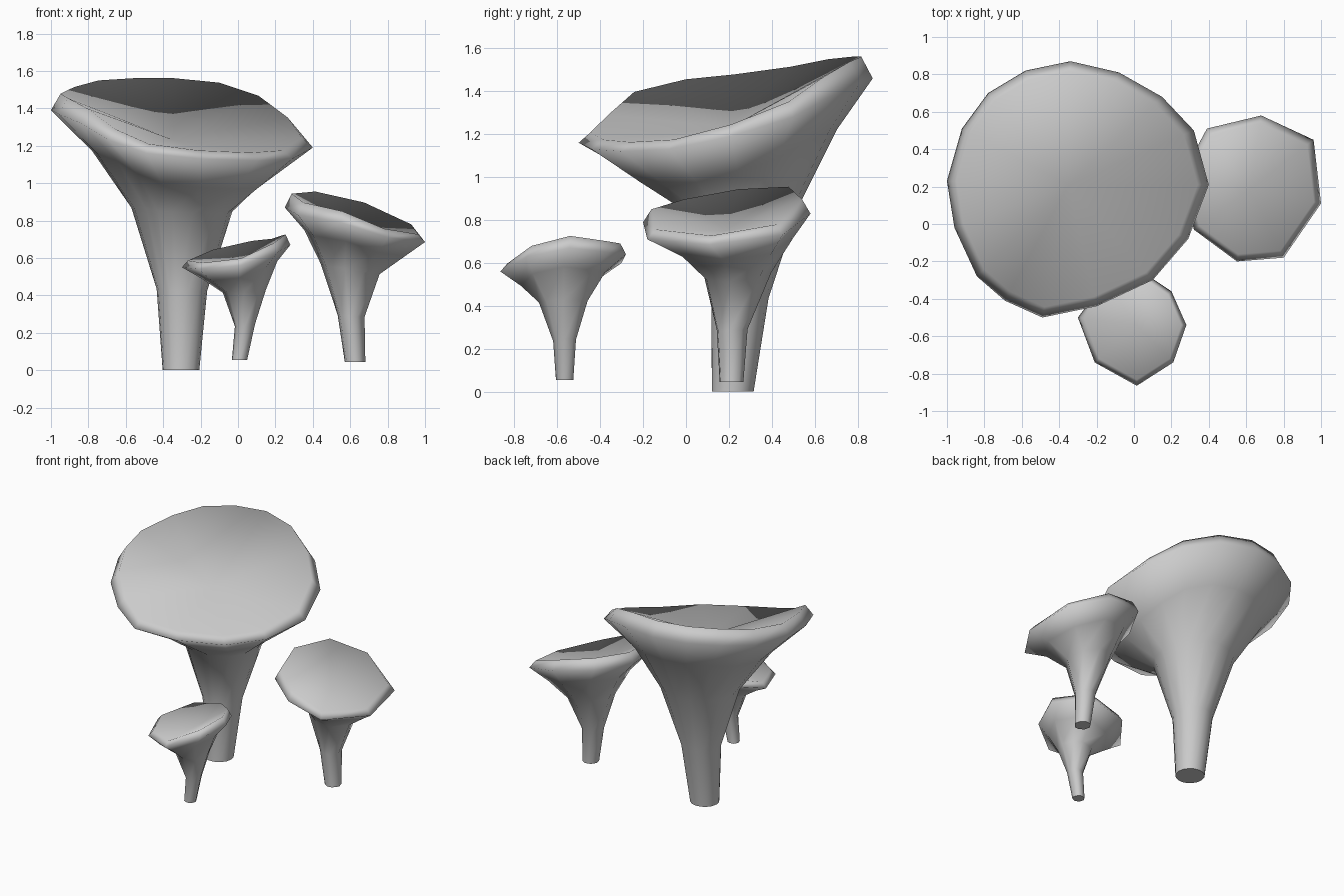
import bpy, bmesh, math
from mathutils import Vector

cube = bpy.data.objects.get("Cube")
if cube:
    bpy.data.objects.remove(cube, do_unlink=True)

grey = bpy.data.materials.new("plain grey")
grey.use_nodes = True
colour = (0.6, 0.6, 0.6, 1)
grey.diffuse_color = colour
grey.node_tree.nodes["Principled BSDF"].inputs["Base Color"].default_value = colour


def mushroom(name, rim, stalk, lip, inset, dip):
    """Funnel mushroom: stalk rings are (x, y, z, radius, tilt share)."""
    rim = [Vector(p) for p in rim]
    count = len(rim)
    centre = sum(rim, Vector()) / count
    rings = []

    # Stalk, neck and flared underside, leaning with the rim as they rise
    for x, y, z, radius, tilt in stalk:
        ring = []
        for p in rim:
            d = p - centre
            angle = math.atan2(d.y, d.x)
            ring.append(Vector((x + radius * math.cos(angle),
                                y + radius * math.sin(angle),
                                z + tilt * d.z)))
        rings.append(ring)

    # Widest rim, then a rolled lip that is taller on the high side
    lip_ring = []
    for p in rim:
        d = p - centre
        lip_ring.append(centre + Vector((d.x * inset, d.y * inset, d.z * 1.17 + lip)))
    rings += [rim, lip_ring]

    bm = bmesh.new()
    loops = [[bm.verts.new(p) for p in ring] for ring in rings]
    for low, high in zip(loops, loops[1:]):
        for i in range(count):
            j = (i + 1) % count
            bm.faces.new((low[i], low[j], high[j], high[i]))

    # Dished cap sinking to its middle
    middle = bm.verts.new(centre + Vector((0, 0, lip - dip)))
    for i in range(count):
        bm.faces.new((loops[-1][i], loops[-1][(i + 1) % count], middle))

    for face in bm.faces:
        face.smooth = True

    # Flat cut foot with a crisp edge
    foot = bm.faces.new(loops[0][::-1])
    foot.smooth = False
    for edge in foot.edges:
        edge.smooth = False

    bmesh.ops.recalc_face_normals(bm, faces=bm.faces)
    mesh = bpy.data.meshes.new(name)
    bm.to_mesh(mesh)
    bm.free()
    mesh.materials.append(grey)
    obj = bpy.data.objects.new(name, mesh)
    bpy.context.collection.objects.link(obj)


mushroom(
    "large_mushroom",
    [(.40, .21, 1.19), (.32, .50, 1.28), (.15, .68, 1.38), (-.08, .81, 1.44),
     (-.34, .87, 1.46), (-.58, .82, 1.46), (-.78, .70, 1.45), (-.92, .51, 1.42),
     (-1, .23, 1.39), (-.96, -.02, 1.37), (-.84, -.28, 1.32), (-.69, -.41, 1.23),
     (-.49, -.50, 1.16), (-.20, -.44, 1.13), (.10, -.30, 1.12), (.29, -.08, 1.13)],
    [(-.305, .217, 0, .098, 0), (-.30, .25, .43, .135, .05), (-.30, .26, .86, .27, .1),
     (-.315, .24, 1.11, .465, .75)],
    lip=.075, inset=.92, dip=.15)

mushroom(
    "medium_mushroom",
    [(.39, .51, .88), (.25, .25, .87), (.32, -.03, .83), (.55, -.20, .79),
     (.80, -.18, .71), (1, .11, .685), (.96, .45, .73), (.68, .58, .83)],
    [(.626, .212, .045, .056, 0), (.605, .215, .29, .073, .05), (.60, .24, .545, .16, .3),
     (.625, .23, .69, .275, .75)],
    lip=.06, inset=.9, dip=.1)

mushroom(
    "small_mushroom",
    [(.015, -.865, .56), (.21, -.74, .63), (.28, -.54, .67), (.20, -.36, .65),
     (.08, -.28, .64), (-.15, -.30, .60), (-.30, -.50, .55), (-.21, -.74, .54)],
    [(.008, -.565, .055, .041, 0), (.037, -.565, .24, .054, .1), (.033, -.57, .42, .115, .1),
     (.01, -.57, .53, .2, .8)],
    lip=.045, inset=.9, dip=.065)
